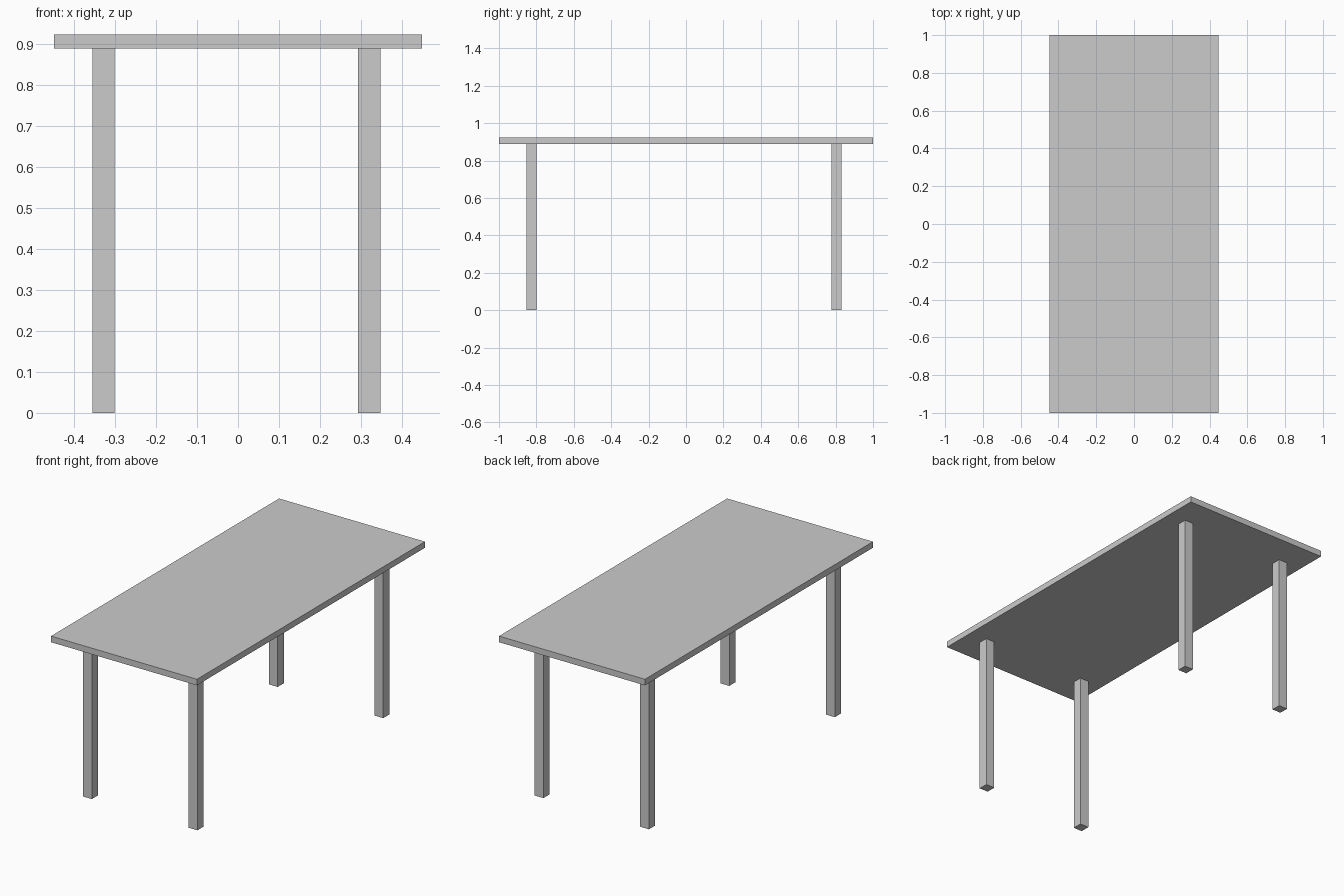
import bpy

cube = bpy.data.objects.get("Cube")
if cube:
    bpy.data.objects.remove(cube, do_unlink=True)

# Single plain grey for the whole table
grey = bpy.data.materials.new("plain_grey")
grey.use_nodes = True
colour = (0.6, 0.6, 0.6, 1)
grey.diffuse_color = colour
grey.node_tree.nodes["Principled BSDF"].inputs["Base Color"].default_value = colour


def box(name, centre, size):
    """Add a sharp-edged box with its scale applied."""
    bpy.ops.mesh.primitive_cube_add(size=1, location=centre)
    obj = bpy.context.object
    obj.name = name
    obj.scale = size
    bpy.ops.object.transform_apply(location=False, rotation=False, scale=True)
    obj.data.materials.append(grey)
    return obj


top_z = 0.922
under_z = 0.888
leg_width = 0.054

# Table top
box("table_top", (0, 0, (top_z + under_z) / 2), (0.896, 2, top_z - under_z))

# Four square legs, set slightly off centre under the top
for side, x in (("right", -0.328), ("left", 0.32)):
    for end, y in (("front", -0.825), ("back", 0.805)):
        box(f"{end}_{side}_leg", (x, y, under_z / 2),
            (leg_width, leg_width, under_z))
